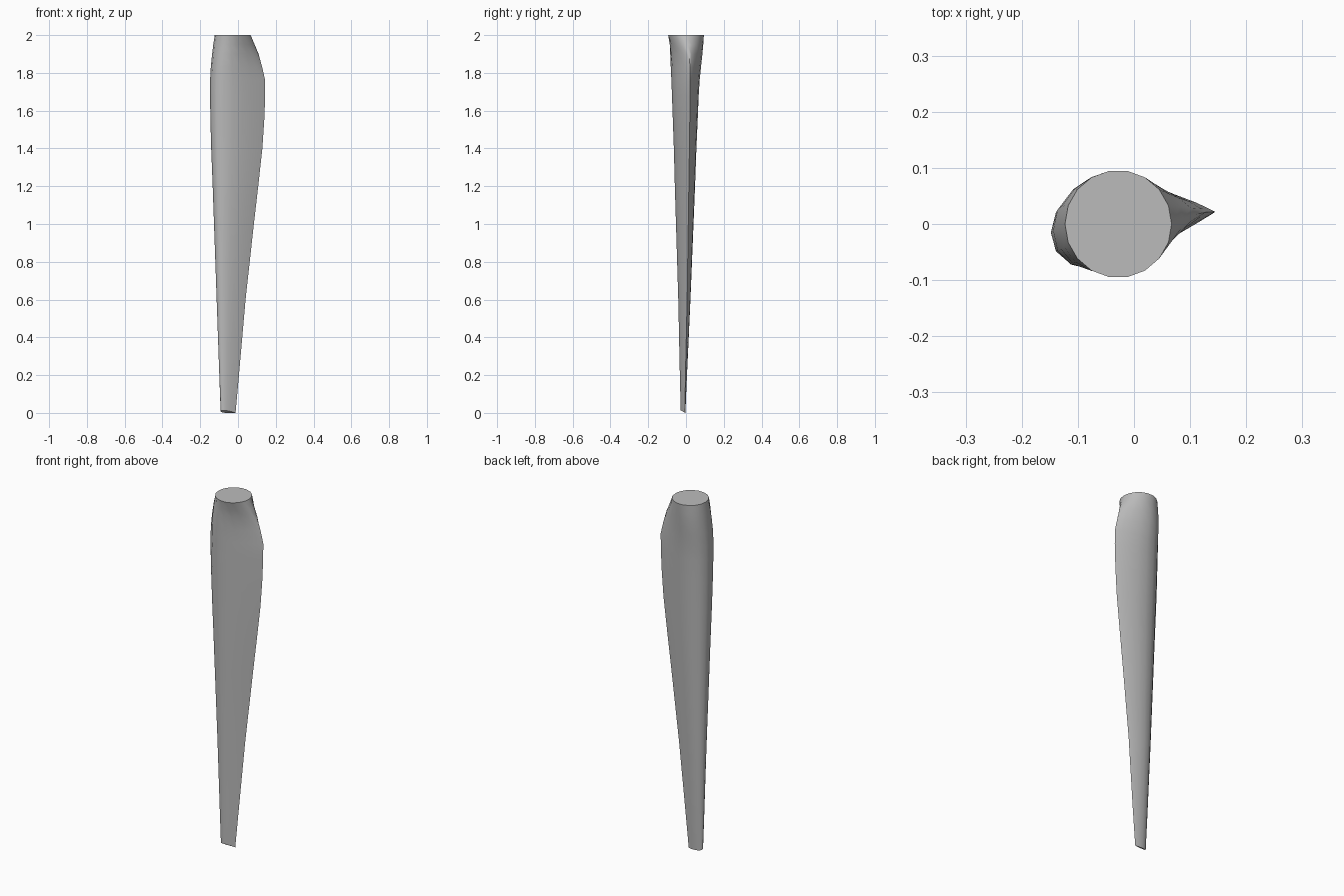
import bpy
import bmesh
import math

cube = bpy.data.objects.get("Cube")
if cube:
    bpy.data.objects.remove(cube, do_unlink=True)

SIDES = 18

# Blade stations from root to tip:
# height, leading x, trailing x, leading y, trailing y, half thickness, roundness
STATIONS = [
    (2.00, -0.123, 0.067, 0.000, 0.000, 0.096, 1.00),
    (1.95, -0.131, 0.088, -0.004, 0.010, 0.091, 0.60),
    (1.90, -0.137, 0.109, -0.008, 0.017, 0.086, 0.25),
    (1.83, -0.144, 0.128, -0.012, 0.021, 0.079, 0.05),
    (1.76, -0.148, 0.144, -0.015, 0.022, 0.073, 0.00),
    (1.68, -0.148, 0.144, -0.016, 0.021, 0.069, 0.00),
    (1.55, -0.146, 0.139, -0.016, 0.020, 0.064, 0.00),
    (1.40, -0.142, 0.129, -0.016, 0.018, 0.058, 0.00),
    (1.20, -0.134, 0.107, -0.016, 0.015, 0.052, 0.00),
    (1.00, -0.127, 0.084, -0.016, 0.012, 0.045, 0.00),
    (0.60, -0.113, 0.040, -0.016, 0.006, 0.031, 0.00),
    (0.20, -0.099, 0.005, -0.019, -0.003, 0.018, 0.00),
    (0.00, -0.092, -0.013, -0.021, -0.006, 0.011, 0.00),
]


def foil_height(u):
    """Unit half thickness of a teardrop section, closed at the trailing edge."""
    return 10 * (0.2969 * math.sqrt(u) - 0.126 * u - 0.3516 * u**2
                 + 0.2843 * u**3 - 0.1036 * u**4)


def section(z, lead_x, trail_x, lead_y, trail_y, half, roundness):
    """Ring of points blended between a circle and a teardrop."""
    ring = []
    for i in range(SIDES):
        a = math.tau * i / SIDES
        u = min(1, max(0, (1 + math.cos(a)) / 2))
        side = math.sin(a)
        foil = math.copysign(foil_height(u), side)
        camber = 0.25 * half * u**2 * (1 - u) * (1 - roundness)
        x = lead_x + (trail_x - lead_x) * u
        y = lead_y + (trail_y - lead_y) * u + camber
        y += half * (roundness * side + (1 - roundness) * foil)
        # The tip is cut on a slight slant
        lift = max(0, -0.005 - y) * 0.6 if z == 0 else 0
        ring.append((x, y, z + lift))
    return ring


# One flat grey for the whole blade
grey = bpy.data.materials.new("light_grey")
grey.use_nodes = True
colour = (0.5, 0.5, 0.5, 1)
grey.diffuse_color = colour
grey.node_tree.nodes["Principled BSDF"].inputs["Base Color"].default_value = colour

# Loft the sections into a closed blade
bm = bmesh.new()
rings = [[bm.verts.new(p) for p in section(*s)] for s in STATIONS]
for upper, lower in zip(rings, rings[1:]):
    for i in range(SIDES):
        j = (i + 1) % SIDES
        bm.faces.new((upper[i], lower[i], lower[j], upper[j]))
bm.faces.new(rings[0])
bm.faces.new(rings[-1][::-1])
bmesh.ops.recalc_face_normals(bm, faces=bm.faces)

mesh = bpy.data.meshes.new("blade")
bm.to_mesh(mesh)
bm.free()
mesh.materials.append(grey)
blade = bpy.data.objects.new("blade", mesh)
bpy.context.collection.objects.link(blade)

# Smooth skin with a crisp trailing edge and end caps
bpy.ops.object.select_all(action="DESELECT")
blade.select_set(True)
bpy.context.view_layer.objects.active = blade
bpy.ops.object.shade_smooth_by_angle(angle=math.radians(50))
